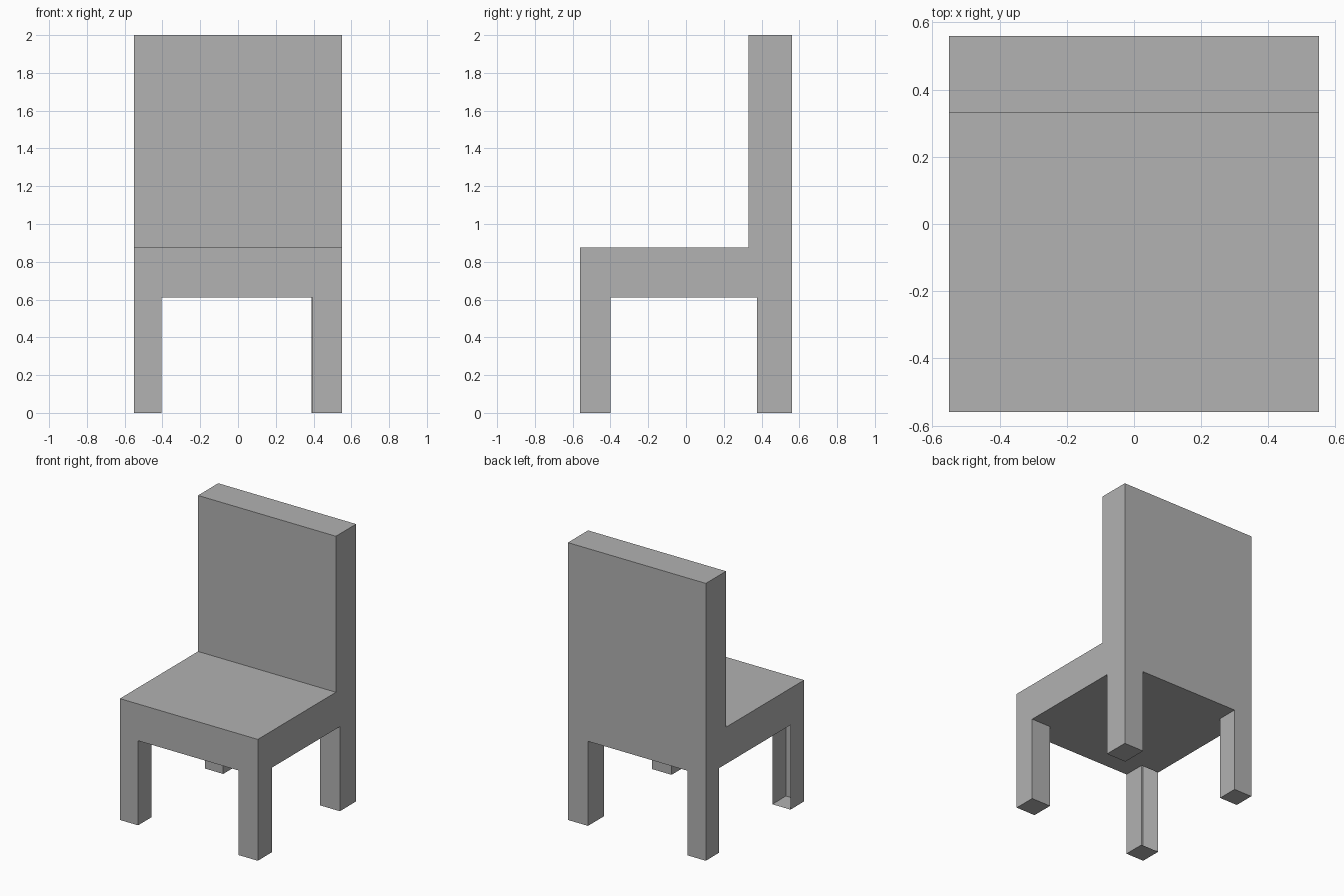
import bpy
import bmesh

if "Cube" in bpy.data.objects:
    bpy.data.objects.remove(bpy.data.objects["Cube"])

W, D = 0.55, 0.56               # half width, half depth
UNDER, SEAT, TOP = 0.61, 0.875, 2.0
BACK_Y = 0.33                   # front surface of the backrest

# Leg sizes (x, y), keyed by side (x sign) and end (y sign)
LEGS = {
    (-1, -1): (0.145, 0.155),
    (1, -1): (0.155, 0.16),
    (1, 1): (0.16, 0.185),
    (-1, 1): (0.145, 0.15),
}

bm = bmesh.new()


def face(points):
    return bm.faces.new([bm.verts.new(p) for p in points])


def arch(half, first, second):
    """Lower outline of a side: two legs with an opening between them."""
    a, b = -half + first, half - second
    return [(-half, 0), (a, 0), (a, UNDER), (b, UNDER), (b, 0), (half, 0)]


# Left and right sides: legs, seat edge and backrest edge in one outline
for s in (-1, 1):
    outline = arch(D, LEGS[s, -1][1], LEGS[s, 1][1])
    outline += [(D, TOP), (BACK_Y, TOP), (BACK_Y, SEAT), (-D, SEAT)]
    face([(s * W, y, z) for y, z in outline])

# Front and rear: legs with the seat front, legs with the tall back
for s, height in ((-1, SEAT), (1, TOP)):
    outline = arch(W, LEGS[-1, s][0], LEGS[1, s][0])
    outline += [(W, height), (-W, height)]
    face([(x, s * D, z) for x, z in outline])

# Seat top, backrest front and backrest top
steps = [(-D, SEAT), (BACK_Y, SEAT), (BACK_Y, TOP), (D, TOP)]
for (y0, z0), (y1, z1) in zip(steps, steps[1:]):
    face([(-W, y0, z0), (W, y0, z0), (W, y1, z1), (-W, y1, z1)])

# Leg feet and inner walls, collecting the cross-shaped underside
underside = []
for (sx, sy), (lx, ly) in LEGS.items():
    xo, yo = sx * W, sy * D
    xi, yi = sx * (W - lx), sy * (D - ly)
    face([(xo, yo, 0), (xi, yo, 0), (xi, yi, 0), (xo, yi, 0)])
    face([(xi, yo, 0), (xi, yi, 0), (xi, yi, UNDER), (xi, yo, UNDER)])
    if (sx, sy) != (-1, -1):    # the front left leg is open at its rear
        face([(xi, yi, 0), (xo, yi, 0), (xo, yi, UNDER), (xi, yi, UNDER)])
    notch = [(xo, yi, UNDER), (xi, yi, UNDER), (xi, yo, UNDER)]
    underside += notch if sx == sy else notch[::-1]
face(underside)

bmesh.ops.remove_doubles(bm, verts=bm.verts[:], dist=0.0005)
bmesh.ops.recalc_face_normals(bm, faces=bm.faces[:])

mesh = bpy.data.meshes.new("chair_body")
bm.to_mesh(mesh)
bm.free()

grey = bpy.data.materials.new("plain grey")
grey.diffuse_color = (0.445, 0.445, 0.445, 1)
grey.use_nodes = True
grey.node_tree.nodes["Principled BSDF"].inputs["Base Color"].default_value = grey.diffuse_color
mesh.materials.append(grey)
bpy.context.collection.objects.link(bpy.data.objects.new("chair_body", mesh))
